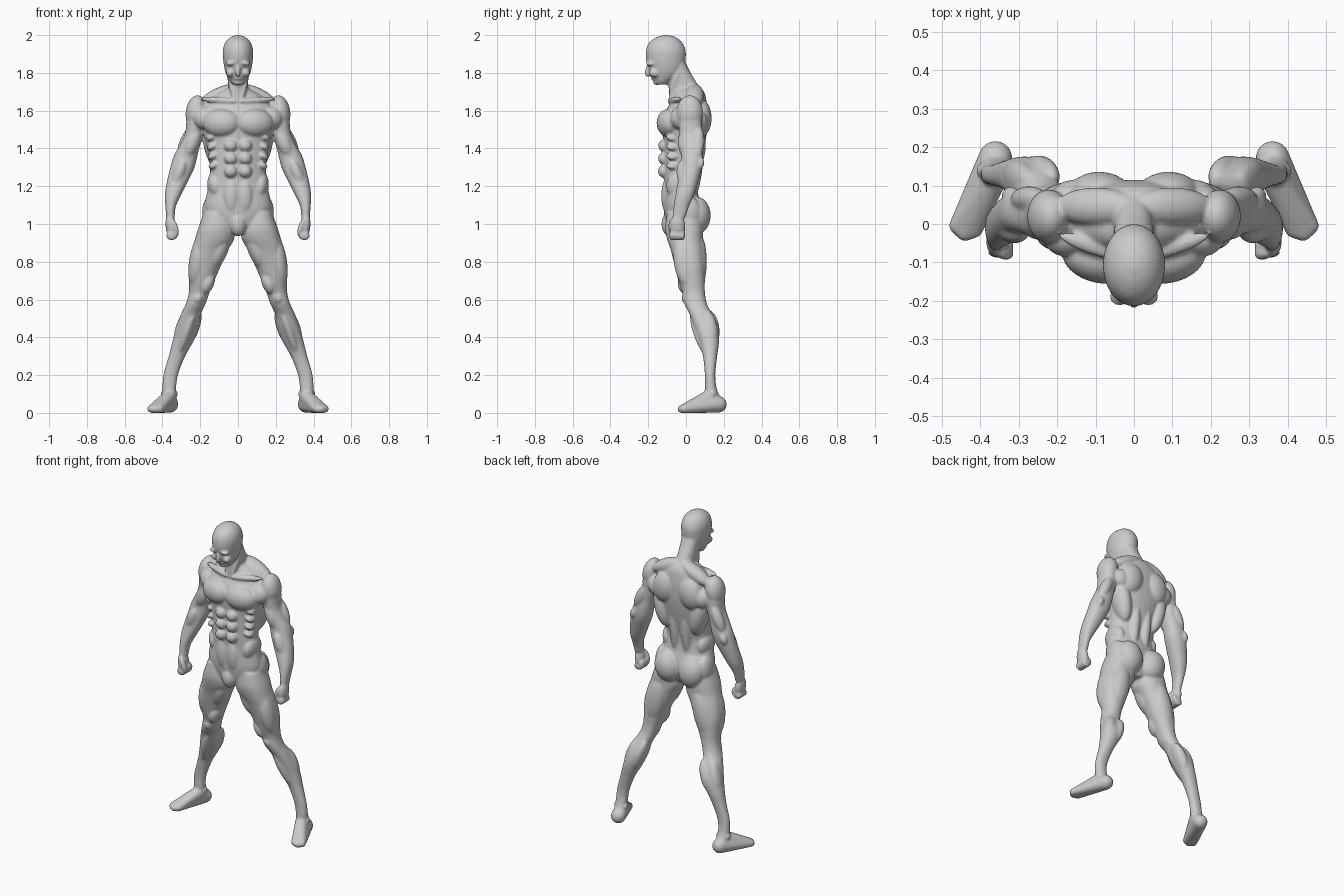
import bpy, bmesh
from math import radians, sin, cos, tau, copysign
from mathutils import Matrix, Vector, Euler

old = bpy.data.objects.get("Cube")
if old:
    bpy.data.objects.remove(old, do_unlink=True)

bm = bmesh.new()


def spline(a, b, c, d, t):
    """Catmull-Rom blend between the rings b and c."""
    return [q + t * ((r - p) / 2 + t * (p - 2.5 * q + 2 * r - s / 2
            + t * ((s - p) / 2 + 1.5 * (q - r)))) for p, q, r, s in zip(a, b, c, d)]


def loft(rings, sides=32, steps=4, square=0.9):
    """Skin through level rings given as height, left, right, front, back."""
    full = []
    for i in range(len(rings) - 1):
        a, b, c = rings[max(i - 1, 0)], rings[i], rings[i + 1]
        d = rings[min(i + 2, len(rings) - 1)]
        full += [spline(a, b, c, d, k / steps) for k in range(steps)]
    full.append(rings[-1])
    loops = []
    for z, x0, x1, y0, y1 in full:
        loop = []
        for k in range(sides):
            u, v = cos(tau * k / sides), sin(tau * k / sides)
            u, v = (copysign(abs(w) ** square, w) for w in (u, v))
            loop.append(bm.verts.new(((x0 + x1 + u * (x1 - x0)) / 2,
                                      (y0 + y1 + v * (y1 - y0)) / 2, z)))
        loops.append(loop)
    for low, high in zip(loops, loops[1:]):
        for k in range(sides):
            n = (k + 1) % sides
            bm.faces.new((low[k], low[n], high[n], high[k]))
    bm.faces.new(loops[0][::-1])
    bm.faces.new(loops[-1])


def symmetric(rings, **options):
    loft([(z, -w, w, front, back) for z, w, front, back in rings], **options)


def muscle(at, size, tilt=(0, 0, 0)):
    """Ellipsoid mass, tilted in degrees."""
    turn = Euler([radians(angle) for angle in tilt]).to_matrix().to_4x4()
    place = Matrix.Translation(at) @ turn @ Matrix.Diagonal((*size, 1))
    bmesh.ops.create_uvsphere(bm, u_segments=24, v_segments=16, radius=1, matrix=place)


def hull(balls):
    """Convex skin stretched over a few balls."""
    shell = bmesh.new()
    for x, y, z, radius in balls:
        bmesh.ops.create_icosphere(shell, subdivisions=3, radius=radius,
                                   matrix=Matrix.Translation((x, y, z)))
    found = bmesh.ops.convex_hull(shell, input=shell.verts)
    spare = {g for g in found["geom_interior"] + found["geom_unused"]
             if isinstance(g, bmesh.types.BMVert)}
    bmesh.ops.delete(shell, geom=list(spare), context='VERTS')
    copy = bpy.data.meshes.new("hull")
    shell.to_mesh(copy)
    shell.free()
    bm.from_mesh(copy)
    bpy.data.meshes.remove(copy)


# ---- Left side, mirrored afterwards ----

# Leg from hip to ankle
loft([(.05, .325, .4, .1, .2), (.12, .328, .4, .1, .165), (.2, .318, .395, .1, .155),
      (.3, .28, .367, .09, .165), (.38, .235, .347, .07, .175), (.45, .207, .328, .045, .17),
      (.52, .197, .303, .02, .14), (.58, .17, .275, -.01, .11), (.64, .15, .26, -.02, .1),
      (.7, .125, .26, -.04, .1), (.78, .09, .262, -.06, .1), (.86, .055, .247, -.08, .095),
      (.92, .02, .228, -.1, .09), (.98, .02, .21, -.11, .09), (1.06, .04, .18, -.1, .08)])

# Foot: heel, instep, arch and toes
hull([(.36, .172, .045, .044), (.365, .12, .085, .036), (.4, .055, .045, .032),
      (.415, -.015, .022, .022), (.46, -.005, .021, .021), (.44, -.025, .02, .02)])
for side in (-1, 1):
    muscle(at=(.364 + side * .032, .14, .1), size=(.014, .018, .018))

# Leg muscles: outer thigh, inner thigh, teardrop, hamstring, kneecap, calves, shin
muscle(at=(.215, -.005, .8), size=(.045, .06, .14), tilt=(8, -8, 0))
muscle(at=(.1, -.02, .87), size=(.05, .06, .12), tilt=(8, -20, 0))
muscle(at=(.16, .0, .69), size=(.035, .045, .065), tilt=(0, -20, 0))
muscle(at=(.165, .065, .8), size=(.06, .045, .16), tilt=(0, -15, 0))
muscle(at=(.212, .005, .61), size=(.028, .028, .036), tilt=(0, -15, 0))
muscle(at=(.24, .13, .45), size=(.035, .047, .1), tilt=(8, -20, 0))
muscle(at=(.298, .12, .45), size=(.032, .045, .1), tilt=(8, -18, 0))
muscle(at=(.275, .07, .42), size=(.025, .03, .13), tilt=(18, -20, 0))

# Arm from shoulder to wrist
loft([(1.03, .335, .38, -.07, -.005), (1.09, .33, .384, -.066, .015),
      (1.16, .298, .387, -.055, .045), (1.24, .258, .373, -.04, .07),
      (1.3, .23, .358, -.03, .085), (1.36, .215, .34, -.025, .09),
      (1.42, .2, .307, -.03, .085), (1.48, .185, .28, -.035, .085),
      (1.56, .175, .272, -.04, .085), (1.62, .17, .26, -.03, .08)])

# Fist: palm, curled fingers and thumb
muscle(at=(.355, -.045, .985), size=(.028, .042, .068), tilt=(0, 8, 0))
for k in range(4):
    y = -.075 + k * .019
    muscle(at=(.35, y, .94), size=(.03, .013, .027), tilt=(0, 15, 0))
    muscle(at=(.326, y, .955), size=(.014, .012, .024))
muscle(at=(.333, -.078, .985), size=(.015, .016, .045), tilt=(0, 20, 0))

# Arm muscles: shoulder cap, biceps, triceps, forearm, elbow
muscle(at=(.222, .02, 1.592), size=(.055, .07, .09), tilt=(0, -8, 0))
muscle(at=(.242, -.002, 1.435), size=(.04, .04, .09), tilt=(0, -22, 0))
muscle(at=(.272, .065, 1.44), size=(.034, .033, .09), tilt=(0, -25, 0))
muscle(at=(.318, .0, 1.25), size=(.038, .048, .1), tilt=(10, -20, 0))
muscle(at=(.32, .075, 1.325), size=(.022, .022, .035), tilt=(0, -20, 0))

# Chest, collarbone, trapezius, neck cord
muscle(at=(.088, -.09, 1.535), size=(.1, .064, .075), tilt=(0, 0, 12))
muscle(at=(.175, -.035, 1.56), size=(.06, .05, .06), tilt=(0, -30, 0))
muscle(at=(.1, -.06, 1.655), size=(.1, .022, .018), tilt=(0, -4, 18))
muscle(at=(.1, .045, 1.68), size=(.115, .05, .042), tilt=(0, 25, 0))
muscle(at=(.035, -.065, 1.725), size=(.012, .018, .085), tilt=(-15, 14, 0))

# Back: shoulder blade, lat, spinal column muscles, glute
muscle(at=(.09, .08, 1.56), size=(.08, .056, .1), tilt=(0, -12, 0))
muscle(at=(.155, .07, 1.54), size=(.06, .045, .06), tilt=(0, 30, 0))
muscle(at=(.13, .04, 1.42), size=(.052, .065, .14), tilt=(0, 12, 0))
muscle(at=(.04, .05, 1.27), size=(.032, .034, .17), tilt=(-8, 0, 0))
muscle(at=(.085, .055, 1.045), size=(.085, .076, .1), tilt=(0, 12, 0))
muscle(at=(.145, .01, 1.06), size=(.045, .07, .09))

# Waist: paired abdominals, lower belly, flank, ribs
for row in range(3):
    muscle(at=(.038, -.113 - row * .001, 1.415 - row * .068), size=(.036, .034, .034))
muscle(at=(.035, -.095, 1.15), size=(.045, .036, .1))
muscle(at=(.12, -.03, 1.2), size=(.042, .075, .075), tilt=(0, 8, 0))
for row in range(4):
    muscle(at=(.14 - row * .004, -.07, 1.46 - row * .05), size=(.03, .035, .02), tilt=(0, 25, 0))

# Brow and cheek
muscle(at=(.032, -.185, 1.852), size=(.034, .026, .013), tilt=(0, 10, -20))
muscle(at=(.042, -.165, 1.8), size=(.022, .032, .024))

# Mirror to the right side
copied = bmesh.ops.duplicate(bm, geom=bm.verts[:] + bm.edges[:] + bm.faces[:])["geom"]
for item in copied:
    if isinstance(item, bmesh.types.BMVert):
        item.co.x *= -1
bmesh.ops.reverse_faces(bm, faces=[f for f in copied if isinstance(f, bmesh.types.BMFace)])

# ---- Centre ----

# Trunk from pelvis to collar
symmetric([(.95, .05, -.08, .05), (1, .14, -.105, .075), (1.08, .178, -.118, .085),
           (1.17, .163, -.115, .062), (1.25, .15, -.118, .058), (1.33, .15, -.12, .08),
           (1.42, .168, -.12, .1), (1.5, .188, -.125, .112), (1.58, .19, -.115, .115),
           (1.64, .17, -.085, .11), (1.69, .11, -.065, .1), (1.72, .05, -.06, .08)])
muscle(at=(0, -.085, 1.0), size=(.045, .045, .065))

# Neck
symmetric([(1.64, .07, -.09, .11), (1.7, .055, -.09, .085), (1.75, .052, -.095, .055),
           (1.8, .053, -.1, .025), (1.86, .055, -.11, -.005)])

# Head, nose, lips and chin
symmetric([(1.738, .03, -.155, -.1), (1.755, .045, -.168, -.08), (1.785, .06, -.185, -.035),
           (1.82, .071, -.197, -.012), (1.87, .079, -.212, -.002), (1.92, .08, -.212, -.002),
           (1.96, .068, -.195, -.02), (1.987, .043, -.16, -.05), (2, .012, -.12, -.092)],
          square=1)
muscle(at=(0, -.2, 1.81), size=(.013, .018, .034), tilt=(-12, 0, 0))
muscle(at=(0, -.172, 1.772), size=(.022, .014, .011))
muscle(at=(0, -.155, 1.75), size=(.026, .019, .015))

mesh = bpy.data.meshes.new("body")
bm.to_mesh(mesh)
bm.free()
body = bpy.data.objects.new("body", mesh)
bpy.context.collection.objects.link(body)

# Plain grey skin
skin = bpy.data.materials.new("plain_grey")
skin.use_nodes = True
grey = (.6, .6, .6, 1)
skin.diffuse_color = grey
skin.node_tree.nodes["Principled BSDF"].inputs["Base Color"].default_value = grey
mesh.materials.append(skin)

# Fuse all masses into one smooth skin
fuse = body.modifiers.new("fuse", 'REMESH')
fuse.mode = 'VOXEL'
fuse.voxel_size = .006
fuse.use_smooth_shade = True
soften = body.modifiers.new("soften", 'SMOOTH')
soften.factor = .5
soften.iterations = 7
